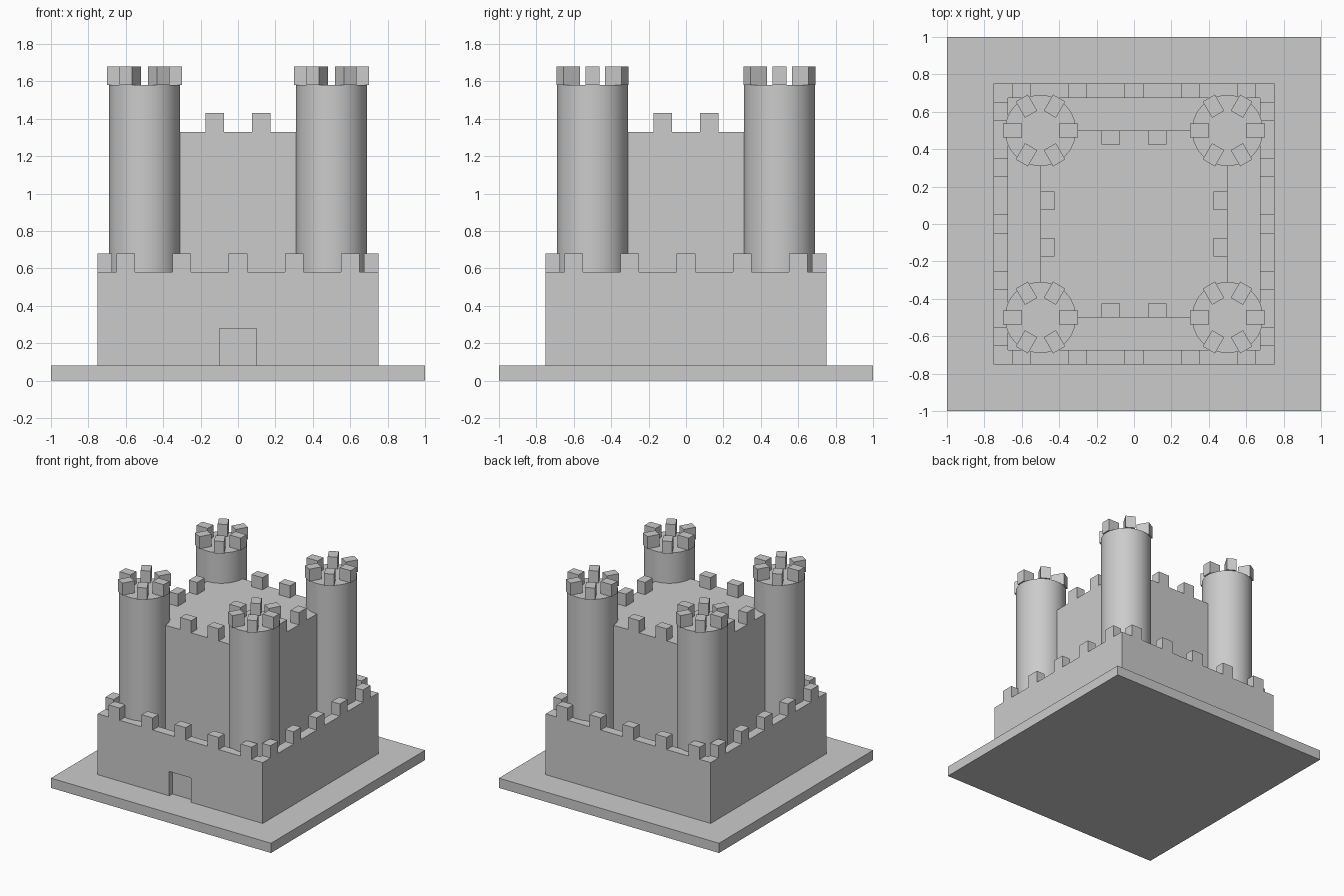
import bpy, bmesh, math
from mathutils import Matrix, Vector

cube = bpy.data.objects.get("Cube")
if cube:
    bpy.data.objects.remove(cube, do_unlink=True)

# One plain stone colour
stone = bpy.data.materials.new("light_grey_stone")
stone.use_nodes = True
STONE = (0.6, 0.6, 0.6, 1)
stone.diffuse_color = STONE
stone.node_tree.nodes["Principled BSDF"].inputs["Base Color"].default_value = STONE


def finish(name, bm):
    mesh = bpy.data.meshes.new(name)
    bm.to_mesh(mesh)
    bm.free()
    mesh.materials.append(stone)
    obj = bpy.data.objects.new(name, mesh)
    bpy.context.collection.objects.link(obj)
    return obj


def add_box(bm, size, centre, turn=Matrix()):
    bmesh.ops.create_cube(bm, size=1, matrix=turn @ Matrix.LocRotScale(Vector(centre), None, Vector(size)))


def box(name, half, bottom, top):
    bm = bmesh.new()
    add_box(bm, (2 * half, 2 * half, top - bottom), (0, 0, (top + bottom) / 2))
    return finish(name, bm)


def cut(target, cutter):
    mod = target.modifiers.new("cut", 'BOOLEAN')
    mod.operation = 'DIFFERENCE'
    mod.solver = 'EXACT'
    mod.object = cutter
    bpy.context.view_layer.objects.active = target
    bpy.ops.object.modifier_apply(modifier=mod.name)
    bpy.data.objects.remove(cutter, do_unlink=True)


def battlements(name, places, size, outer, bottom):
    """The same row of blocks along all four sides of a square."""
    bm = bmesh.new()
    width, depth, height = size
    for side in range(4):
        turn = Matrix.Rotation(side * math.pi / 2, 4, 'Z')
        for x in places:
            add_box(bm, size, (x, depth / 2 - outer, bottom + height / 2), turn)
    return finish(name, bm)


# Ground slab
GROUND, WALL_TOP, KEEP_TOP, TOWER_TOP = 0.08, 0.58, 1.33, 1.58
box("base_slab", 1, 0, GROUND)

# Outer wall around a courtyard, with a shallow doorway in front
wall = box("outer_wall", 0.75, GROUND, WALL_TOP)
cut(wall, box("courtyard_cutter", 0.675, -0.1, 1))
door = bmesh.new()
add_box(door, (0.2, 0.1, 0.24), (0, -0.76, 0.16))
cut(wall, finish("doorway_cutter", door))
battlements("outer_wall_battlements", [0.3 * i for i in range(-2, 3)],
            (0.1, 0.075, 0.1), 0.75, WALL_TOP)

# Central keep
box("keep", 0.5, GROUND, KEEP_TOP)
battlements("keep_battlements", (-0.125, 0.125), (0.1, 0.075, 0.1), 0.5, KEEP_TOP)

# Corner towers, each crowned by six radial blocks
for fb, y in (("front", -0.5), ("back", 0.5)):
    for lr, x in (("right", -0.5), ("left", 0.5)):
        bm = bmesh.new()
        bmesh.ops.create_cone(bm, cap_ends=True, segments=48, radius1=0.19, radius2=0.19,
                              depth=TOWER_TOP - GROUND,
                              matrix=Matrix.Translation((x, y, (TOWER_TOP + GROUND) / 2)))
        tower = finish(f"{fb}_{lr}_tower", bm)
        bpy.ops.object.select_all(action='DESELECT')
        tower.select_set(True)
        bpy.context.view_layer.objects.active = tower
        bpy.ops.object.shade_smooth_by_angle(angle=math.radians(30))

        crown = bmesh.new()
        for i in range(6):
            turn = Matrix.Translation((x, y, 0)) @ Matrix.Rotation(i * math.pi / 3, 4, 'Z')
            add_box(crown, (0.1, 0.075, 0.1), (0.15, 0, TOWER_TOP + 0.05), turn)
        finish(f"{fb}_{lr}_tower_battlements", crown)
